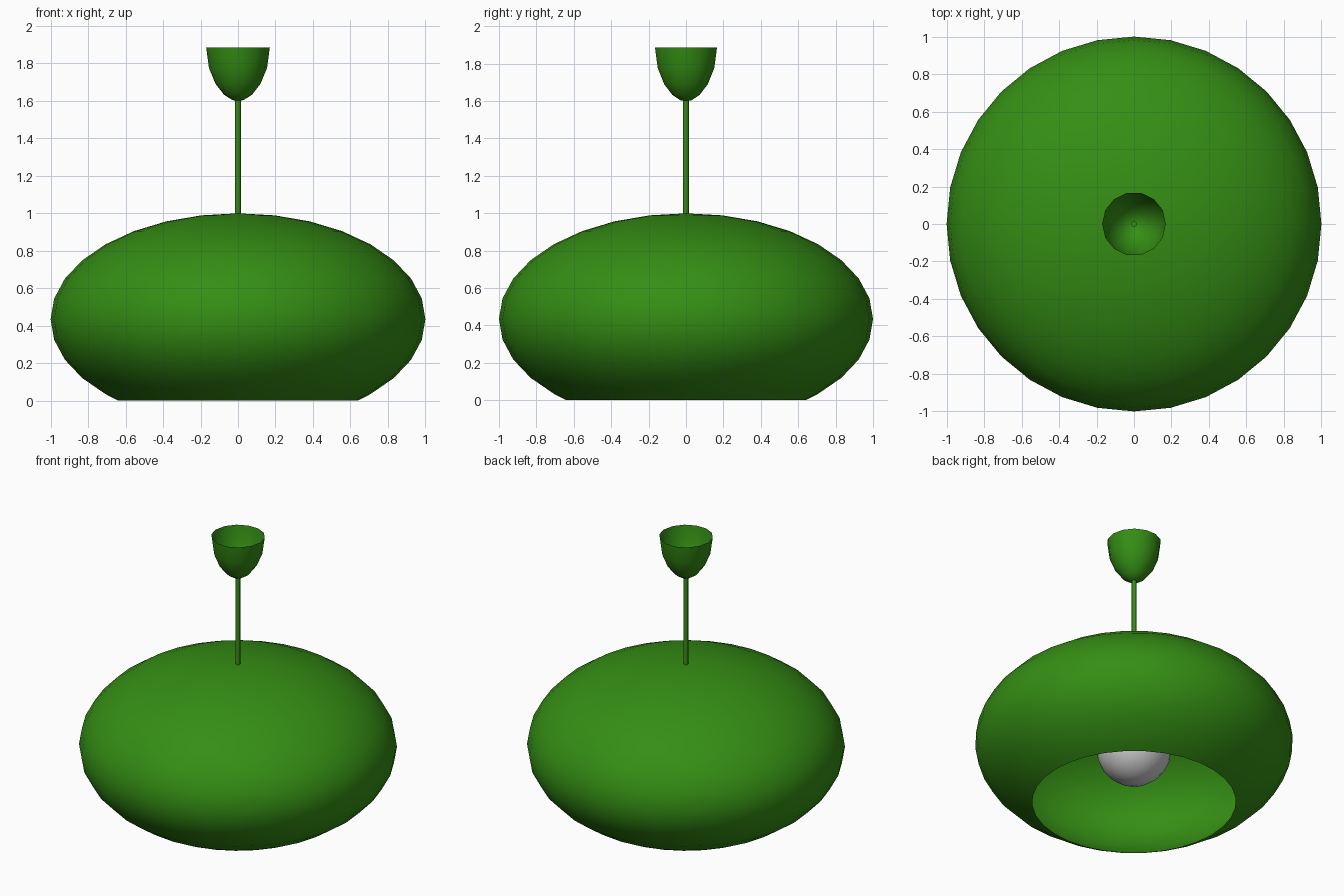
import bpy, bmesh
from math import sin, cos, pi, radians

if "Cube" in bpy.data.objects:
    bpy.data.objects.remove(bpy.data.objects["Cube"])

green = bpy.data.materials.new("green_paint")
green.diffuse_color = (0.035, 0.27, 0.007, 1)
green.use_nodes = True
green.node_tree.nodes["Principled BSDF"].inputs["Base Color"].default_value = green.diffuse_color


def lathe(name, profile, segments, material=None):
    """Revolve (radius, z) points, listed bottom to top, around the z axis."""
    bm = bmesh.new()
    rings = []
    for r, z in profile:
        if r < 1e-4:
            rings.append([bm.verts.new((0, 0, z))])
        else:
            rings.append([bm.verts.new((r * cos(2 * pi * i / segments),
                                        r * sin(2 * pi * i / segments), z))
                          for i in range(segments)])
    for low, high in zip(rings, rings[1:]):
        for i in range(segments):
            j = (i + 1) % segments
            if len(low) == 1:
                bm.faces.new((low[0], high[j], high[i]))
            elif len(high) == 1:
                bm.faces.new((low[i], low[j], high[0]))
            else:
                bm.faces.new((low[i], low[j], high[j], high[i]))
    mesh = bpy.data.meshes.new(name)
    bm.to_mesh(mesh)
    bm.free()
    obj = bpy.data.objects.new(name, mesh)
    bpy.context.collection.objects.link(obj)
    if material:
        mesh.materials.append(material)
    bpy.ops.object.select_all(action='DESELECT')
    obj.select_set(True)
    bpy.context.view_layer.objects.active = obj
    bpy.ops.object.shade_smooth_by_angle(angle=radians(50))
    return obj


def arc(radius, height, centre, angles):
    return [(radius * cos(radians(a)), centre + height * sin(radians(a))) for a in angles]


# Shade: flattened globe, open at the bottom
shade_angles = [-50.2] + [-45 + 11.25 * k for k in range(13)]
lathe("shade", arc(1.0, 0.565, 0.434, shade_angles), 32, green)

# Stem: thin rod from the bulb up to the ceiling cup
lathe("stem", [(0, 0.58), (0.015, 0.58), (0.015, 1.61), (0, 1.61)], 8, green)

# Ceiling cup: open at the top
lathe("ceiling_cup", [(0, 1.6), (0.03, 1.603), (0.075, 1.632), (0.12, 1.69),
                      (0.155, 1.775), (0.17, 1.885)], 14, green)

# Bulb: plain grey globe
lathe("bulb", arc(0.235, 0.235, 0.38, [-90 + 15 * k for k in range(13)]), 24)
